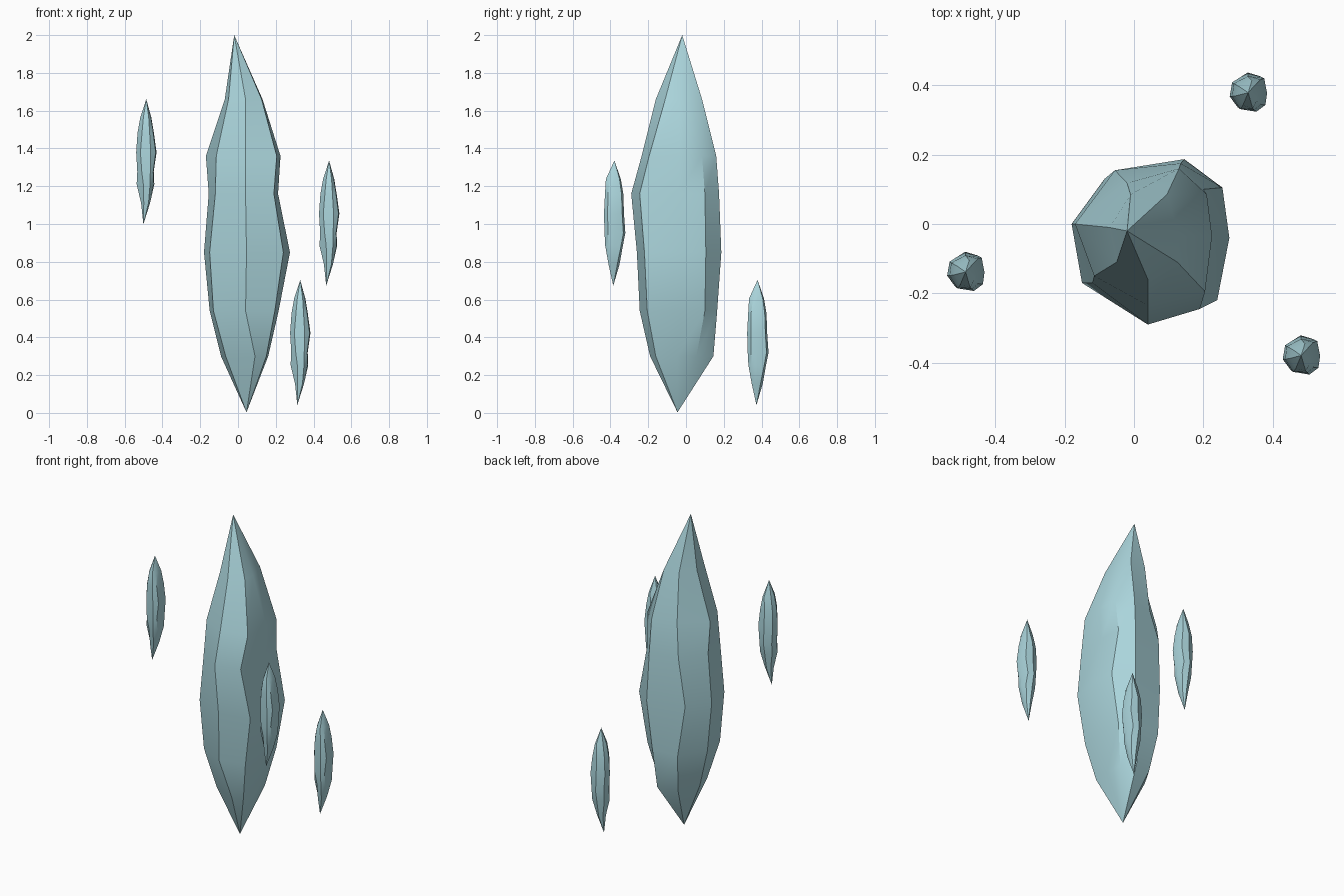
import bpy, math
from mathutils import Vector

if "Cube" in bpy.data.objects:
    bpy.data.objects.remove(bpy.data.objects["Cube"])

mat = bpy.data.materials.new("pale_crystal")
mat.diffuse_color = (0.41, 0.67, 0.72, 1)
mat.use_nodes = True
mat.node_tree.nodes["Principled BSDF"].inputs["Base Color"].default_value = mat.diffuse_color

# Irregular eight-sided cross-sections, counter-clockwise from +x
RINGS = [
    (0.30, [(.16, -.045), (.15, .055), (.10, .145), (-.02, .11),
            (-.09, -.01), (-.065, -.12), (.09, -.19), (.15, -.16)]),
    (0.54, [(.215, -.04), (.20, .10), (.12, .165), (-.05, .155),
            (-.15, 0), (-.13, -.155), (.04, -.245), (.195, -.205)]),
    (0.85, [(.275, -.04), (.255, .105), (.145, .187), (-.085, .13),
            (-.18, 0), (-.15, -.17), (.045, -.26), (.24, -.22)]),
    (1.16, [(.212, -.04), (.20, .10), (.135, .175), (-.055, .155),
            (-.155, 0), (-.12, -.17), (.04, -.29), (.19, -.245)]),
    (1.36, [(.225, -.035), (.21, .085), (.13, .16), (-.02, .118),
            (-.17, 0), (-.115, -.15), (.04, -.235), (.205, -.195)]),
    (1.66, [(.13, -.035), (.108, .04), (.095, .085), (-.01, .085),
            (-.07, -.01), (-.05, -.11), (.04, -.16), (.125, -.11)]),
]
BOTTOM, TOP = (.045, -.045, .003), (-.02, -.02, 2.0)
MIDDLE = Vector((.048, -.05, 1.0))

# Shared crystal mesh, centred on its own middle
verts = [Vector((x, y, z)) for z, ring in RINGS for x, y in ring]
n, last = 8, 8 * (len(RINGS) - 1)
verts += [Vector(BOTTOM), Vector(TOP)]
b, t = len(verts) - 2, len(verts) - 1
faces = []
for i in range(n):
    j = (i + 1) % n
    faces += [(r + i, r + j, r + n + j, r + n + i) for r in range(0, last, n)]
    faces += [(j, i, b), (last + i, last + j, t)]


def crystal(name, centre, sx, sz, turn=0):
    mesh = bpy.data.meshes.new(name)
    mesh.from_pydata([(v - MIDDLE) * Vector((1, 1, 1)).x for v in verts], [], faces)
    mesh.materials.append(mat)
    ob = bpy.data.objects.new(name, mesh)
    bpy.context.collection.objects.link(ob)
    ob.location, ob.scale = centre, (sx, sx, sz)
    ob.rotation_euler.x = turn
    bpy.ops.object.select_all(action='DESELECT')
    ob.select_set(True)
    bpy.context.view_layer.objects.active = ob
    bpy.ops.object.shade_smooth_by_angle(angle=math.radians(30))


# Large crystal, and three slim upside-down shards floating round it
crystal("main_crystal", MIDDLE, 1, 1)
for name, centre in (("left_shard", (-.485, -.137, 1.33)),
                     ("right_shard", (.483, -.378, 1.005)),
                     ("back_shard", (.33, .38, .373))):
    crystal(name, centre, .237, .332, math.pi)
